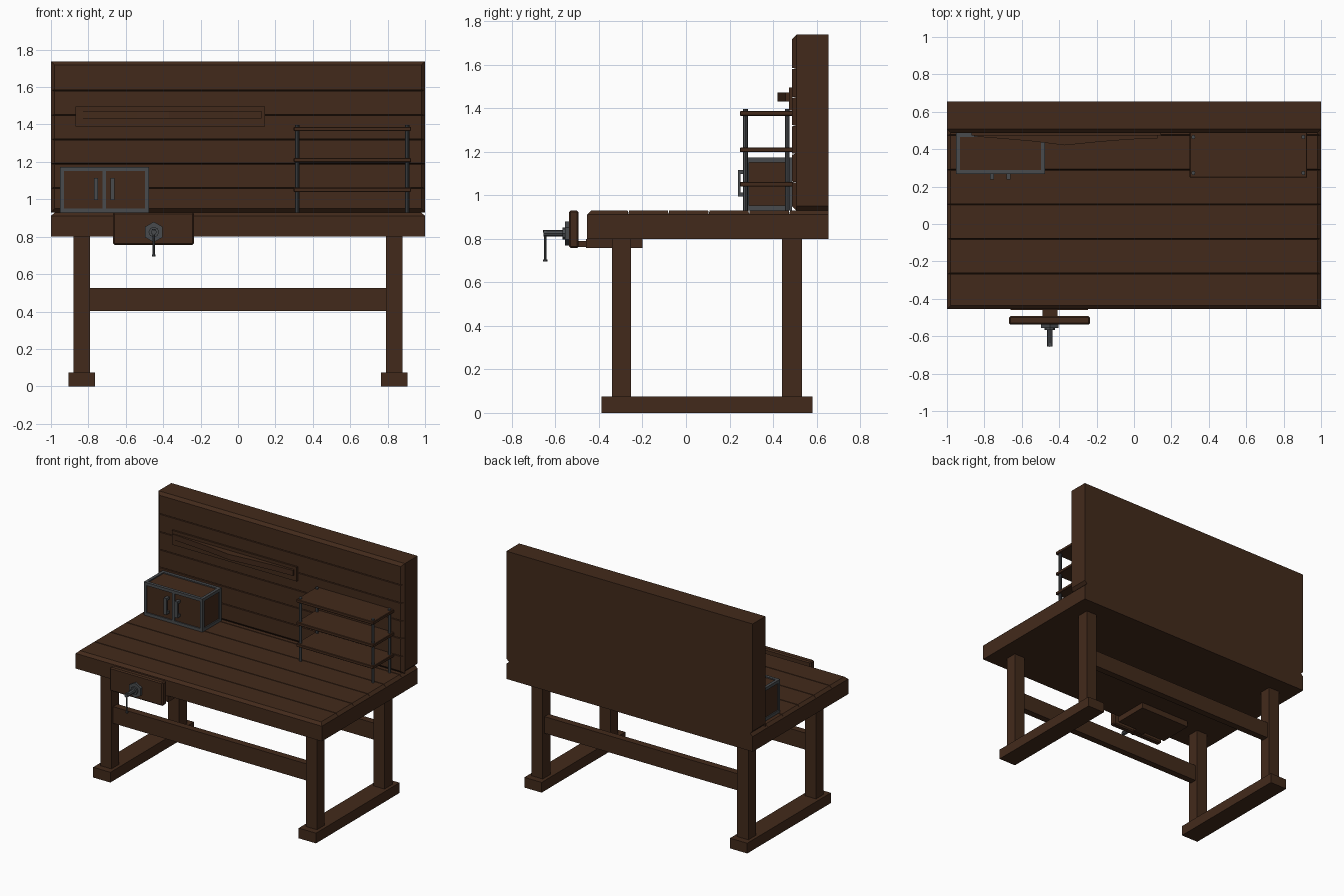
import bpy, bmesh, math
from mathutils import Vector, Matrix

if "Cube" in bpy.data.objects:
    bpy.data.objects.remove(bpy.data.objects["Cube"])


def material(name, rgb):
    m = bpy.data.materials.new(name)
    m.diffuse_color = (*rgb, 1)
    m.use_nodes = True
    m.node_tree.nodes["Principled BSDF"].inputs["Base Color"].default_value = m.diffuse_color
    return m


WOOD = material("dark_wood", (0.055, 0.023, 0.011))
METAL = material("grey_metal", (0.065, 0.07, 0.075))


def finish(name, bm, mat):
    bmesh.ops.recalc_face_normals(bm, faces=bm.faces)
    me = bpy.data.meshes.new(name)
    bm.to_mesh(me)
    bm.free()
    me.materials.append(mat)
    ob = bpy.data.objects.new(name, me)
    bpy.context.collection.objects.link(ob)
    return ob


def add_box(bm, x, y, z, bevel=0):
    c = Vector((sum(x) / 2, sum(y) / 2, sum(z) / 2))
    s = (x[1] - x[0], y[1] - y[0], z[1] - z[0])
    vs = bmesh.ops.create_cube(bm, size=1, matrix=Matrix.Translation(c) @ Matrix.Diagonal((*s, 1)))["verts"]
    if bevel:
        edges = list({e for v in vs for e in v.link_edges})
        bmesh.ops.bevel(bm, geom=edges, offset=bevel, segments=1, affect='EDGES')


def box(name, x, y, z, mat=WOOD, bevel=0):
    bm = bmesh.new()
    add_box(bm, x, y, z, bevel)
    return finish(name, bm, mat)


def add_hull(bm, pts):
    vs = [bm.verts.new(p) for p in pts]
    bmesh.ops.convex_hull(bm, input=vs)


def rod(name, a, b, r, sides=8, mat=METAL, spin=0):
    a, b = Vector(a), Vector(b)
    d = b - a
    bm = bmesh.new()
    m = Matrix.Translation((a + b) / 2) @ d.to_track_quat('Z', 'Y').to_matrix().to_4x4() @ Matrix.Rotation(spin, 4, 'Z')
    bmesh.ops.create_cone(bm, cap_ends=True, segments=sides, radius1=r, radius2=r, depth=d.length, matrix=m)
    return finish(name, bm, mat)


def plank_layer(name, edges, low, high, to_xyz, back_chamfer):
    """Row of planks whose outer rim is chamfered and whose joints are thin grooves."""
    bm = bmesh.new()
    for i in range(len(edges) - 1):
        a, b = edges[i], edges[i + 1]
        ia = 0.02 if i == 0 else 0.003
        ib = back_chamfer if i == len(edges) - 2 else 0.003
        pts = [to_xyz(x, v, low) for x in (-1, 1) for v in (a, b)]
        pts += [to_xyz(x, v, high) for x in (-0.98, 0.98) for v in (a + ia, b - ib)]
        add_hull(bm, pts)
    return finish(name, bm, WOOD)


# Table top: core slab and planked surface
box("tabletop_core", (-1, 1), (-0.455, 0.655), (0.80, 0.911))
plank_layer("tabletop_planks", [-0.455, -0.265, -0.08, 0.105, 0.29, 0.475, 0.655],
            0.911, 0.93, lambda x, v, h: (x, v, h), 0.0)

# Back panel: core with tapered lower ends, and planked front
bm = bmesh.new()
add_hull(bm, [(x, y, z) for y in (0.507, 0.655)
              for x, z in ((-0.98, 0.93), (0.98, 0.93), (1, 0.95), (-1, 0.95), (1, 1.738), (-1, 1.738))])
finish("back_panel_core", bm, WOOD)
plank_layer("back_panel_planks", [0.93, 1.06, 1.19, 1.32, 1.45, 1.582, 1.738],
            0.507, 0.487, lambda x, v, h: (x, h, v), 0.02)

# Legs, feet and stretchers
for side, s in (("left", -1), ("right", 1)):
    box(f"{side}_foot", sorted((s * 0.765, s * 0.905)), (-0.388, 0.582), (0, 0.075))
    for end, y in (("front", (-0.34, -0.252)), ("back", (0.442, 0.534))):
        box(f"{side}_{end}_leg", sorted((s * 0.79, s * 0.88)), y, (0.075, 0.80))
for end, y in (("front", -0.296), ("back", 0.488)):
    box(f"{end}_stretcher", (-0.79, 0.79), (y - 0.025, y + 0.025), (0.403, 0.525))

# Vise: jaw, fixed block, guide bar, flange, screw and handle
box("vise_jaw", (-0.668, -0.235), (-0.538, -0.493), (0.757, 0.93), bevel=0.008)
box("vise_block", (-0.66, -0.245), (-0.46, -0.20), (0.757, 0.80))
box("vise_guide", (-0.49, -0.41), (-0.50, -0.45), (0.762, 0.79))
rod("vise_flange", (-0.45, -0.555, 0.825), (-0.45, -0.536, 0.825), 0.055, 6, spin=math.pi / 6 * 0)
rod("vise_screw", (-0.45, -0.655, 0.825), (-0.45, -0.55, 0.825), 0.015)
rod("vise_collar", (-0.45, -0.567, 0.825), (-0.45, -0.55, 0.825), 0.028)
rod("vise_handle", (-0.45, -0.647, 0.70), (-0.45, -0.647, 0.838), 0.006)
for z in (0.70, 0.835):
    rod("vise_handle_knob", (-0.45, -0.647, z - 0.005), (-0.45, -0.647, z + 0.005), 0.01)

# Cabinet: wooden body inside a metal edge frame
X0, X1, Y0, Y1, Z0, Z1, T = -0.953, -0.476, 0.268, 0.487, 0.93, 1.173, 0.022
box("cabinet_body", (X0 + 0.008, X1 - 0.008), (Y0 + 0.008, Y1 - 0.004), (Z0 + 0.004, Z1 - 0.008))
bm = bmesh.new()
xs, ys, zs = ((X0, X0 + T), (X1 - T, X1)), ((Y0, Y0 + T), (Y1 - T, Y1)), ((Z0, Z0 + T), (Z1 - T, Z1))
for i in (0, 1):
    for j in (0, 1):
        add_box(bm, (X0, X1), ys[i], zs[j])
        add_box(bm, xs[i], (Y0 + T, Y1 - T), zs[j])
        add_box(bm, xs[i], ys[j], (Z0 + T, Z1 - T))
add_box(bm, (-0.725, -0.705), ys[0], (Z0 + T, Z1 - T))
finish("cabinet_frame", bm, METAL)
for x in (-0.76, -0.67):
    bm = bmesh.new()
    add_box(bm, (x - 0.011, x + 0.011), (0.238, 0.25), (0.995, 1.115))
    for z in (0.995, 1.097):
        add_box(bm, (x - 0.011, x + 0.011), (0.25, 0.278), (z, z + 0.018))
    finish("cabinet_handle", bm, METAL)

# Wall ledge: backing board and bowed shelf
box("ledge_board", (-0.87, 0.145), (0.474, 0.49), (1.39, 1.495))
bow = [(-0.855, 0.478), (-0.855, 0.468), (-0.70, 0.456), (-0.54, 0.442), (-0.37, 0.421),
       (-0.20, 0.438), (-0.03, 0.452), (0.125, 0.458), (0.125, 0.478)]
bm = bmesh.new()
face = bm.faces.new([bm.verts.new((x, y, 1.432)) for x, y in bow])
up = bmesh.ops.extrude_face_region(bm, geom=[face])["geom"]
bmesh.ops.translate(bm, vec=(0, 0, 0.04), verts=[g for g in up if isinstance(g, bmesh.types.BMVert)])
if not face.is_valid or len(bm.faces) < len(bow) + 2:
    bm.faces.new([v for v in bm.verts if v.co.z < 1.44])
finish("ledge_shelf", bm, WOOD)

# Shelf rack: four posts and three boards
for x in (0.317, 0.905):
    for y in (0.273, 0.465):
        rod("rack_post", (x, y, 0.93), (x, y, 1.397), 0.011)
for z in (1.04, 1.198, 1.365):
    box("rack_board", (0.298, 0.925), (0.248, 0.495), (z, z + 0.022), bevel=0.003)
